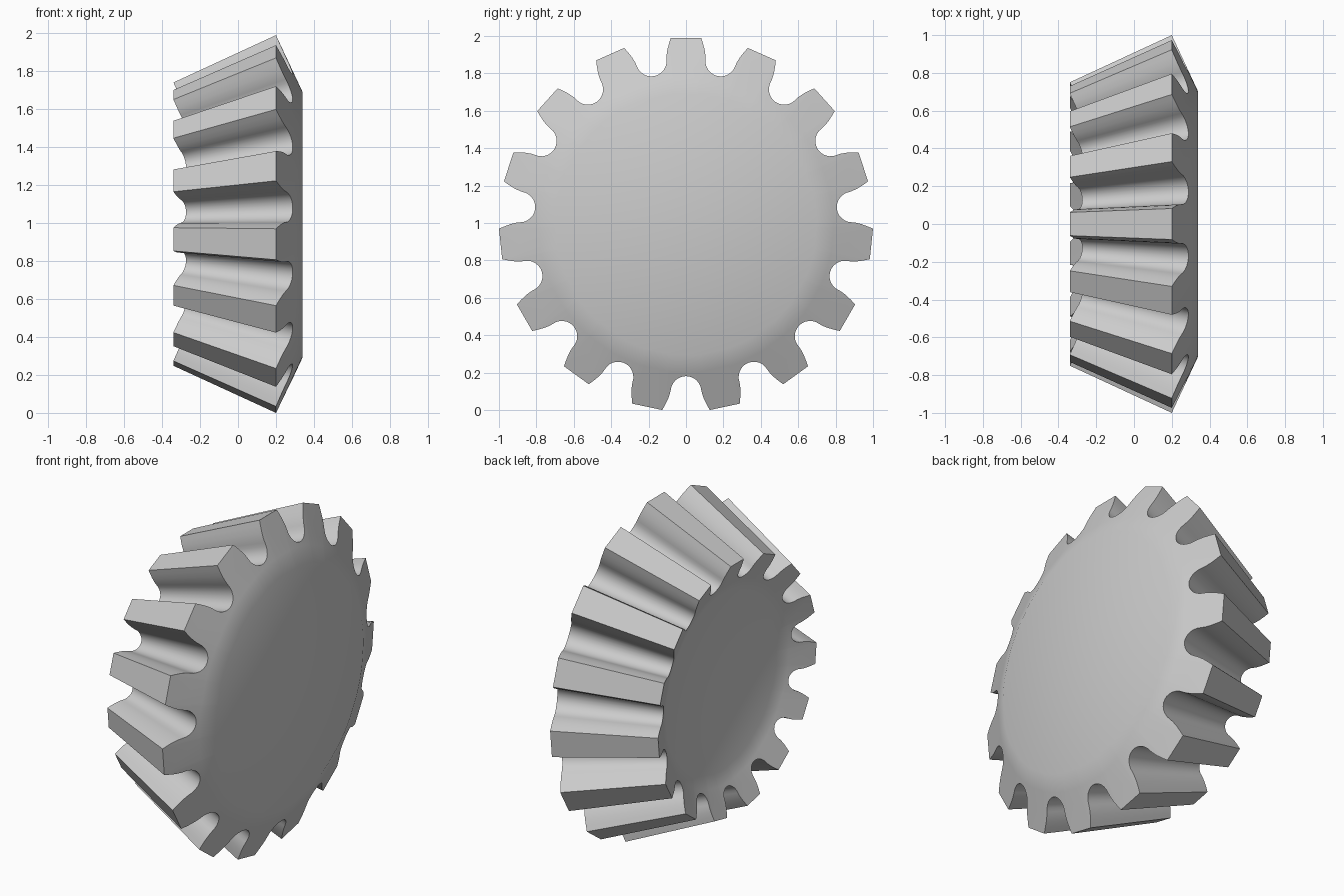
import bpy, bmesh
from math import sin, cos, pi, hypot, atan2, radians

cube = bpy.data.objects.get("Cube")
if cube:
    bpy.data.objects.remove(cube, do_unlink=True)

TEETH = 15
CENTRE_Z = 0.992
APEX_X = -1.96        # where all tooth lines meet
SMALL = 0.75          # scale of the small end towards the apex

# Half of one gap between teeth: (sideways, radius), tip corner to flank foot
flank = [(0.127, 0.992), (0.112, 0.965), (0.097, 0.935), (0.086, 0.905)]
# Rounded root of the gap
for i in range(7):
    a = radians(5 + 85 * i / 6)
    flank.append((0.082 * cos(a), 0.893 - 0.082 * sin(a)))
gap = [(-s, r) for s, r in flank] + [(s, r) for s, r in flank[-2::-1]]

# Polar outline (angle, radius) of the whole toothed ring, a tooth at the top
outline = []
for t in range(TEETH):
    mid = pi / 2 + (t + 0.5) * 2 * pi / TEETH
    outline += [(mid + atan2(s, r), hypot(s, r)) for s, r in gap]


def ring(bm, radius, scale):
    """Ring on the end cone; radius None follows the teeth."""
    verts = []
    for a, r in outline:
        r = radius or r
        x = 0.2 + (1 - r) * 0.14 / 0.3
        x = APEX_X + (x - APEX_X) * scale
        r *= scale
        verts.append(bm.verts.new((x, r * cos(a), CENTRE_Z + r * sin(a))))
    return verts


bm = bmesh.new()
# Large end, teeth, then the dished small end
rings = [ring(bm, 0.7, 1), ring(bm, 0.79, 1), ring(bm, None, 1),
         ring(bm, None, SMALL), ring(bm, 0.79, SMALL), ring(bm, 0.7, SMALL)]
n = len(outline)
for a, b in zip(rings, rings[1:]):
    for i in range(n):
        j = (i + 1) % n
        bm.faces.new((a[i], a[j], b[j], b[i]))
bm.faces.new(rings[0])
bm.faces.new(rings[-1])
bmesh.ops.recalc_face_normals(bm, faces=bm.faces)

mesh = bpy.data.meshes.new("bevel_gear")
bm.to_mesh(mesh)
bm.free()
gear = bpy.data.objects.new("bevel_gear", mesh)
bpy.context.collection.objects.link(gear)

# Plain grey metal
colour = (0.6, 0.6, 0.6, 1)
mat = bpy.data.materials.new("plain_grey")
mat.use_nodes = True
mat.diffuse_color = colour
for node in mat.node_tree.nodes:
    if node.type == 'BSDF_PRINCIPLED':
        node.inputs["Base Color"].default_value = colour
mesh.materials.append(mat)

# Smooth roots and rims, sharp tooth edges
bpy.ops.object.select_all(action='DESELECT')
gear.select_set(True)
bpy.context.view_layer.objects.active = gear
bpy.ops.object.shade_smooth_by_angle(angle=radians(30))
